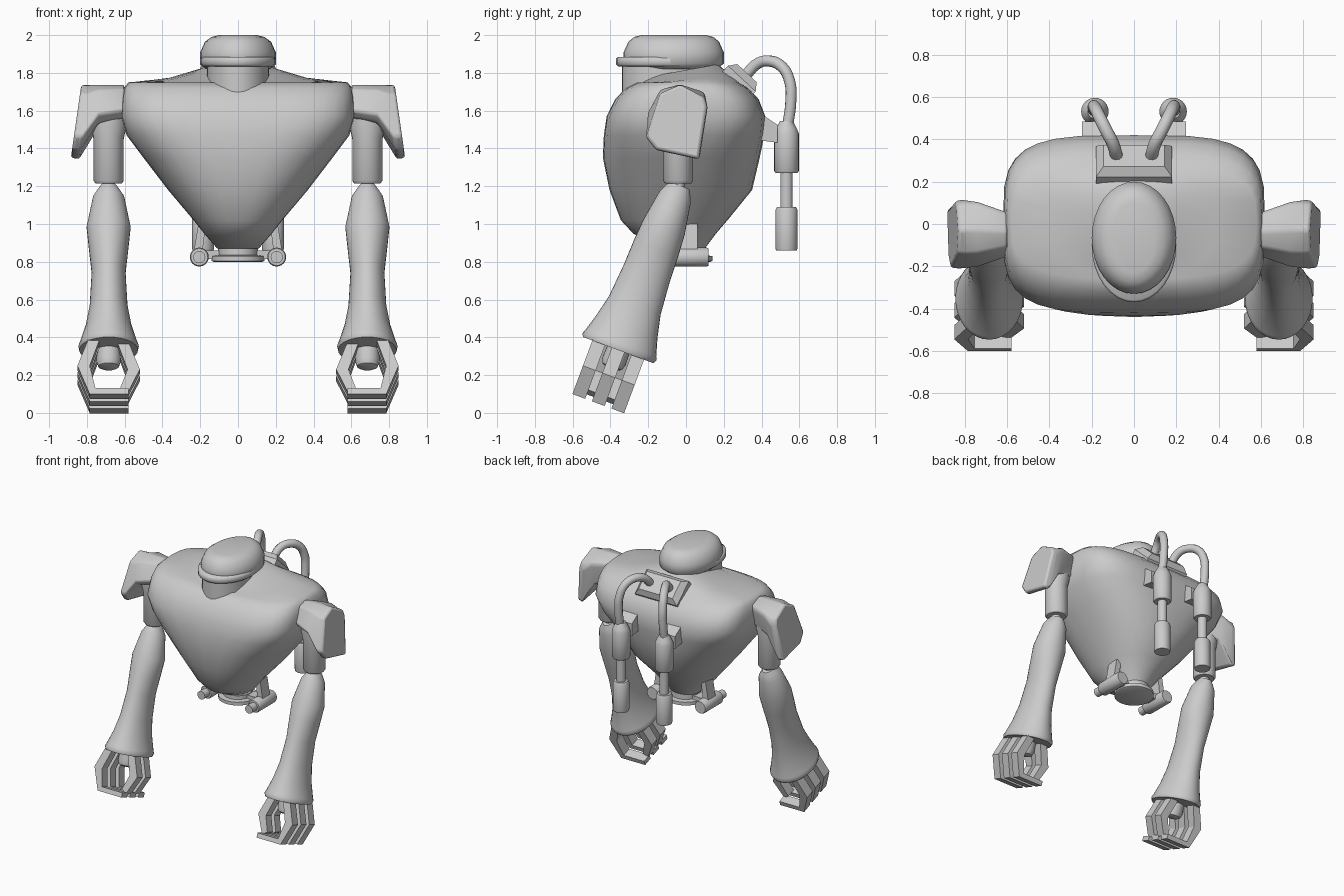
import bpy, bmesh
from math import cos, sin, pi, radians, copysign
from mathutils import Matrix, Vector

cube = bpy.data.objects.get("Cube")
if cube:
    bpy.data.objects.remove(cube, do_unlink=True)


def add_mirror(obj):
    mod = obj.modifiers.new("Mirror", 'MIRROR')
    mod.use_mirror_merge = False


def loft(name, rings, frame=Matrix(), mirror=False, bevel=0, angle=35):
    """Skin matching rings of points and cap both ends."""
    bm = bmesh.new()
    loops = [[bm.verts.new(frame @ Vector(p)) for p in ring] for ring in rings]
    for a, b in zip(loops, loops[1:]):
        for i in range(len(a)):
            j = (i + 1) % len(a)
            bm.faces.new((a[i], a[j], b[j], b[i]))
    bm.faces.new(loops[0])
    bm.faces.new(loops[-1])
    bmesh.ops.recalc_face_normals(bm, faces=bm.faces)
    mesh = bpy.data.meshes.new(name)
    bm.to_mesh(mesh)
    bm.free()
    mesh.shade_smooth()
    mesh.set_sharp_from_angle(angle=radians(angle))
    obj = bpy.data.objects.new(name, mesh)
    bpy.context.collection.objects.link(obj)
    if bevel:
        mod = obj.modifiers.new("Bevel", 'BEVEL')
        mod.width = bevel
        mod.segments = 2
    if mirror:
        add_mirror(obj)
    return obj


def oval(z, rx, ry, cy=0, power=2, slope=0, n=32):
    """Superellipse ring at height z, optionally sloped along y."""
    pts = []
    for i in range(n):
        c, s = cos(2 * pi * i / n), sin(2 * pi * i / n)
        x = rx * copysign(abs(c) ** (2 / power), c)
        y = cy + ry * copysign(abs(s) ** (2 / power), s)
        pts.append((x, y, z + slope * y))
    return pts


def turned(name, profile, frame, mirror=True):
    """Round part from (height, radius) pairs."""
    return loft(name, [oval(z, r, r, n=24) for z, r in profile], frame, mirror)


def prism_y(name, outline, y0, y1, frame=Matrix(), mirror=True):
    """Extrude an (x, z) outline along y."""
    return loft(name, [[(x, y, z) for x, z in outline] for y in (y0, y1)],
                frame, mirror, angle=20)


def place(x, y, z, tilt=0):
    return Matrix.Translation((x, y, z)) @ Matrix.Rotation(radians(tilt), 4, 'X')


# Torso: height, half width, front, back, squareness, slope
torso = [
    (0.87, 0.11, -0.12, 0.10, 2, 0),
    (0.95, 0.18, -0.28, 0.16, 2.1, 0),
    (1.02, 0.235, -0.345, 0.22, 2.2, 0),
    (1.18, 0.37, -0.405, 0.35, 2.4, 0),
    (1.35, 0.50, -0.44, 0.39, 2.7, 0),
    (1.47, 0.59, -0.435, 0.415, 3.2, 0),
    (1.57, 0.62, -0.42, 0.42, 3.8, 0),
    (1.66, 0.615, -0.375, 0.385, 3.8, 0),
    (1.72, 0.605, -0.32, 0.33, 3.6, 0),
    (1.75, 0.58, -0.26, 0.28, 3.2, 0),
    (1.765, 0.38, -0.24, 0.24, 2.8, 0.08),
    (1.815, 0.20, -0.19, 0.17, 2.2, 0.18),
]
loft("torso", [oval(z, w, (b - f) / 2, (f + b) / 2, p, s)
               for z, w, f, b, p, s in torso], angle=50)

# Head, visor and neck
head = [(1.82, 0.17, 0.23), (1.85, 0.2, 0.265), (1.91, 0.2, 0.265),
        (1.965, 0.175, 0.24), (1.99, 0.14, 0.21), (2.0, 0.10, 0.17)]
loft("head", [oval(z, a, b, -0.065) for z, a, b in head], angle=50)
visor = [(1.835, 0.19, 0.26), (1.845, 0.2, 0.27), (1.875, 0.2, 0.27), (1.885, 0.19, 0.26)]
loft("visor", [oval(z, a, b, -0.1) for z, a, b in visor], angle=50)
loft("neck", [oval(z, 0.165, 0.22, -0.12) for z in (1.6, 1.84)])

# Back hose socket
socket = [(-0.04, 0.18, 0.10), (0.02, 0.18, 0.10), (0.06, 0.145, 0.07)]
loft("hose_socket",
     [[(-w, -h, z), (w, -h, z), (w, h, z), (-w, h, z)] for z, w, h in socket],
     place(0, 0.282, 1.755, -43), angle=20)

# Hoses
curve = bpy.data.curves.new("hose", 'CURVE')
curve.dimensions = '3D'
curve.bevel_depth = 0.03
curve.bevel_resolution = 3
curve.resolution_u = 6
path = [(0.08, 0.31, 1.78), (0.10, 0.38, 1.85), (0.13, 0.44, 1.863),
        (0.165, 0.51, 1.83), (0.185, 0.55, 1.75), (0.19, 0.555, 1.65), (0.19, 0.535, 1.5)]
spline = curve.splines.new('BEZIER')
spline.bezier_points.add(len(path) - 1)
for point, co in zip(spline.bezier_points, path):
    point.co = co
    point.handle_left_type = point.handle_right_type = 'AUTO'
hose = bpy.data.objects.new("hose", curve)
bpy.context.collection.objects.link(hose)
add_mirror(hose)

# Back canisters hanging from the hoses
at = place(0.185, 0.532, 0)
turned("canister", [(1.27, 0.058), (1.28, 0.065), (1.48, 0.065), (1.505, 0.055), (1.545, 0.034)], at)
turned("canister_rod", [(1.07, 0.033), (1.29, 0.033)], at)
turned("canister_weight", [(0.86, 0.055), (0.87, 0.058), (1.075, 0.058), (1.09, 0.05)], at)
bracket = [(0.34, 1.58), (0.41, 1.575), (0.485, 1.525), (0.485, 1.43), (0.34, 1.45)]
loft("canister_bracket", [[(x, y, z) for y, z in bracket] for x in (0.125, 0.245)],
     mirror=True, angle=20)

# Waist disc and side thrusters
turned("waist", [(0.80, 0.13), (0.805, 0.14), (0.83, 0.14), (0.835, 0.105), (0.89, 0.105)],
       Matrix(), False)
turned("thruster", [(0, 0.045), (0.01, 0.05), (0.21, 0.05), (0.22, 0.045),
                    (0.221, 0.032), (0.28, 0.032)], place(0.205, 0.12, 0.825, 90))
prism_y("thruster_strut", [(0.19, 0.84), (0.235, 0.85), (0.21, 1.0), (0.17, 1.0)], -0.03, 0.06)
prism_y("thruster_link", [(0.08, 0.815), (0.2, 0.815), (0.2, 0.86), (0.08, 0.86)], -0.03, 0.05)

# Shoulder pads
plate = [(-0.14, 1.69), (-0.03, 1.738), (0.10, 1.67), (0.115, 1.62),
         (0.07, 1.34), (-0.16, 1.39), (-0.215, 1.46)]


def pad_ring(x, lean, wide, tall):
    return [(x + lean * (1.7 - z), -0.05 + (y + 0.05) * wide, 1.74 - (1.74 - z) * tall)
            for y, z in plate]


loft("shoulder_pad", [pad_ring(0.60, 0, 0.65, 0.5), pad_ring(0.74, 0, 0.95, 0.58),
                      pad_ring(0.795, 0.13, 1, 1), pad_ring(0.835, 0.14, 0.96, 0.98)],
     mirror=True, bevel=0.018, angle=50)

# Arms
at = place(0.685, -0.042, 0)
turned("upper_arm", [(1.215, 0.07), (1.23, 0.08), (1.45, 0.08), (1.52, 0.095), (1.62, 0.085)], at)
turned("elbow", [(1.1, 0.035), (1.25, 0.035)], at)
arm = place(0.685, -0.04, 1.19, -20.4)
forearm = [(0.015, 0.04, 0.055), (-0.01, 0.058, 0.07), (-0.05, 0.083, 0.088),
           (-0.22, 0.117, 0.117), (-0.34, 0.105, 0.125), (-0.48, 0.09, 0.13),
           (-0.66, 0.10, 0.145), (-0.78, 0.122, 0.172), (-0.875, 0.152, 0.2),
           (-0.895, 0.16, 0.208), (-0.915, 0.155, 0.2)]
loft("forearm", [oval(z, a, b) for z, a, b in forearm], arm, True, angle=50)

# Claw hands: three hooked fingers facing two thumbs
hand = place(0.685, -0.36, 0.33, -20.4)
turned("wrist", [(0.05, 0.06), (-0.06, 0.065), (-0.09, 0.055), (-0.1, 0.035)], hand)
finger = [(0.10, 0.03), (0.165, -0.14), (0.10, -0.30), (-0.105, -0.30),
          (-0.105, -0.265), (0.07, -0.265), (0.10, -0.14), (0.04, 0.03)]
thumb = [(-0.10, 0.03), (-0.165, -0.14), (-0.10, -0.275),
         (-0.06, -0.25), (-0.10, -0.14), (-0.04, 0.03)]
for i, y in enumerate((-0.11, 0, 0.11)):
    prism_y(f"finger_{i + 1}", finger, y - 0.036, y + 0.036, hand)
for i, y in enumerate((-0.055, 0.055)):
    prism_y(f"thumb_{i + 1}", thumb, y - 0.036, y + 0.036, hand)
